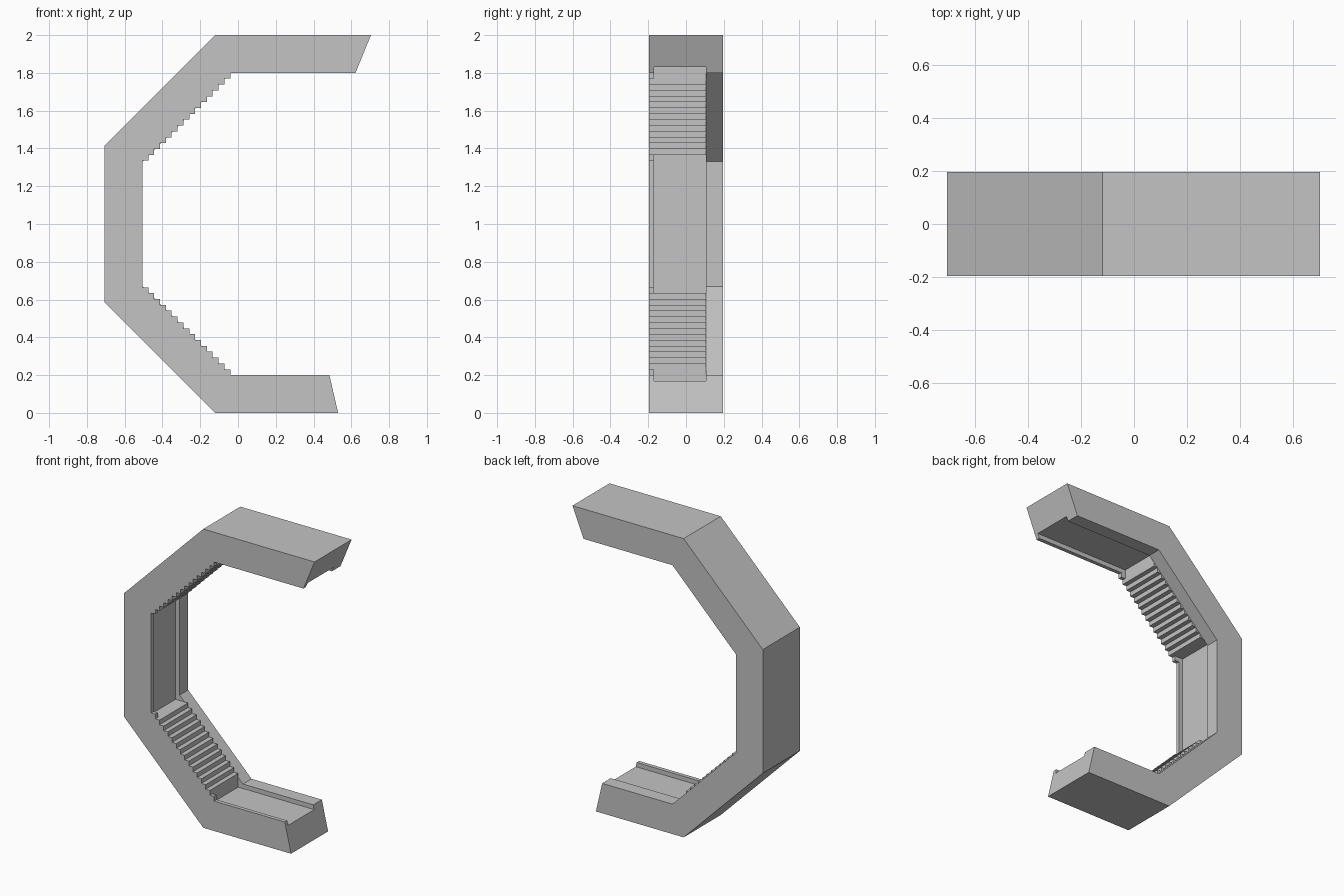
import bpy
import bmesh

cube = bpy.data.objects.get("Cube")
if cube:
    bpy.data.objects.remove(cube, do_unlink=True)

grey = bpy.data.materials.new("plain grey")
grey.use_nodes = True
colour = (0.55, 0.55, 0.55, 1)
grey.diffuse_color = colour
grey.node_tree.nodes["Principled BSDF"].inputs["Base Color"].default_value = colour

WALL = -0.506       # inner face of the upright side
FLOOR = 0.2         # thickness of the rims
DEPTH = 0.03        # depth of the channel
STEP = 0.031
STEPS = 15
HALF = 0.196        # half of the width in y


def stairs(first, last):
    """Stair outline climbing from the floor to the upright wall."""
    points = []
    for k in range(last, first - 1, -1):
        x = WALL + STEP * k
        z = FLOOR + STEP * (STEPS - k)
        points += [(x + STEP, z - STEP), (x + STEP, z), (x, z)]
    # neighbouring steps share a corner
    return [p for i, p in enumerate(points) if i == 0 or p != points[i - 1]]


def make_slab(name, inner, floor, y0, y1):
    """Extrude the open octagon, mirroring the inner outline top to bottom."""
    outer = [(0.53, 0), (-0.12, 0), (-0.706, 0.586),
             (-0.706, 1.414), (-0.12, 2), (0.704, 2)]
    upper = [(0.704 - 0.41 * floor, 2 - floor)] + [(x, 2 - z) for x, z in inner]
    lower = inner[::-1] + [(0.53 - 0.23 * floor, floor)]
    bm = bmesh.new()
    verts = []
    for x, z in outer + upper + lower:
        if not verts or (abs(verts[-1].co.x - x) + abs(verts[-1].co.z - z)) > 1e-4:
            verts.append(bm.verts.new((x, y0, z)))
    face = bm.faces.new(verts)
    grown = bmesh.ops.extrude_face_region(bm, geom=[face])["geom"]
    moved = [g for g in grown if isinstance(g, bmesh.types.BMVert)]
    bmesh.ops.translate(bm, verts=moved, vec=(0, y1 - y0, 0))
    bmesh.ops.recalc_face_normals(bm, faces=bm.faces)
    mesh = bpy.data.meshes.new(name)
    bm.to_mesh(mesh)
    bm.free()
    mesh.materials.append(grey)
    obj = bpy.data.objects.new(name, mesh)
    bpy.context.collection.objects.link(obj)
    return obj


# Front rim: thin lip with every step
make_slab("front_rim", stairs(0, STEPS - 1), FLOOR, -HALF, -0.17)

# Middle: sunken channel, steps only on the slopes
middle = stairs(1, STEPS - 2)
middle[0] = (middle[0][0], FLOOR - DEPTH)
middle[-1] = (WALL - DEPTH, middle[-1][1])
make_slab("stepped_channel", middle, FLOOR - DEPTH, -0.17, 0.105)

# Back rim: straight slopes
make_slab("back_rim", [(-0.037, FLOOR), (WALL, 0.67)], FLOOR, 0.105, HALF)
